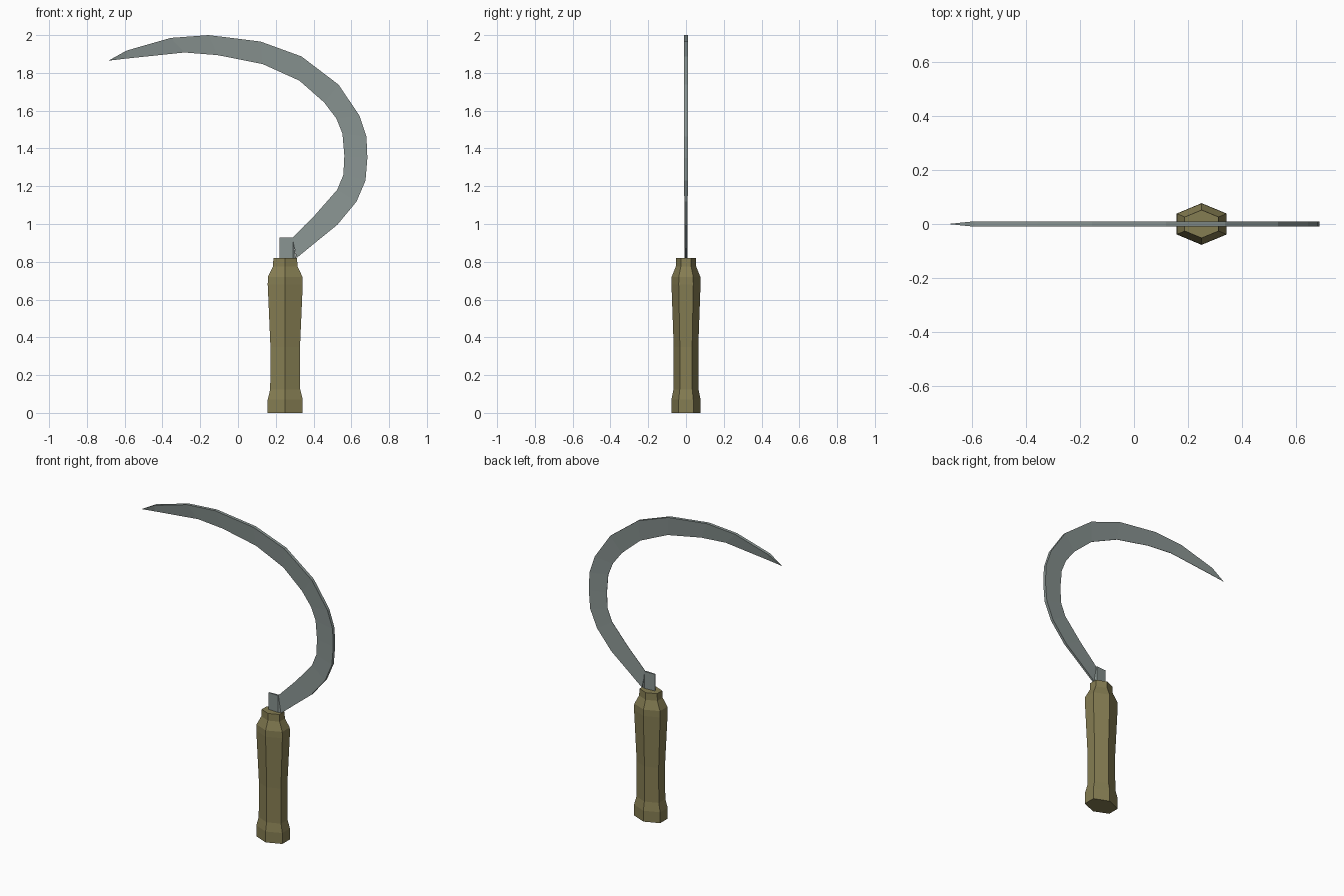
import bpy
import bmesh
import math

cube = bpy.data.objects.get("Cube")
if cube:
    bpy.data.objects.remove(cube, do_unlink=True)


def make_material(name, rgb):
    mat = bpy.data.materials.new(name)
    mat.use_nodes = True
    mat.diffuse_color = (*rgb, 1)
    mat.node_tree.nodes["Principled BSDF"].inputs["Base Color"].default_value = (*rgb, 1)
    return mat


def finish(bm, name, mat):
    bmesh.ops.recalc_face_normals(bm, faces=bm.faces)
    mesh = bpy.data.meshes.new(name)
    bm.to_mesh(mesh)
    bm.free()
    mesh.materials.append(mat)
    obj = bpy.data.objects.new(name, mesh)
    bpy.context.collection.objects.link(obj)
    return obj


def loft(rings, name, mat):
    """Skin a row of equal rings and close both ends."""
    bm = bmesh.new()
    rows = [[bm.verts.new(p) for p in ring] for ring in rings]
    for a, b in zip(rows, rows[1:]):
        for i in range(len(a)):
            j = (i + 1) % len(a)
            bm.faces.new((a[i], a[j], b[j], b[i]))
    bm.faces.new(rows[0])
    bm.faces.new(rows[-1])
    bmesh.ops.remove_doubles(bm, verts=bm.verts, dist=0.0001)
    return finish(bm, name, mat)


steel = make_material("steel grey", (0.25, 0.295, 0.285))
wood = make_material("olive wood", (0.235, 0.205, 0.085))

# Handle: stretched hexagonal sections stacked along a turned profile
HANDLE_X = 0.25
profile = [(0, 0.077), (0.07, 0.077), (0.125, 0.066), (0.35, 0.065),
           (0.68, 0.077), (0.72, 0.076), (0.775, 0.054), (0.82, 0.052)]


def hexagon(z, r):
    angles = [math.radians(90 + 60 * i) for i in range(6)]
    return [(HANDLE_X + 1.39 * r * math.cos(a), r * math.sin(a), z) for a in angles]


loft([hexagon(z, r) for z, r in profile], "handle", wood)

# Blade: pairs of thick outer back and sharp inner edge, from root to tip
stations = [
    (0.31, 0.82, 0.288, 0.927), (0.415, 0.906, 0.35, 0.99),
    (0.526, 0.996, 0.41, 1.05), (0.627, 1.118, 0.526, 1.182),
    (0.675, 1.23, 0.558, 1.261), (0.685, 1.35, 0.563, 1.362),
    (0.68, 1.463, 0.553, 1.478), (0.643, 1.574, 0.521, 1.558),
    (0.532, 1.738, 0.457, 1.643), (0.336, 1.887, 0.325, 1.759),
    (0.119, 1.966, 0.13, 1.847), (-0.156, 2.0, -0.108, 1.894),
    (-0.357, 1.985, -0.283, 1.908), (-0.59, 1.918, -0.59, 1.876),
]
rings = []
for i, (ox, oz, ix, iz) in enumerate(stations):
    half = min(0.01, 0.006 + 0.001 * i)
    rings.append([(ox, -half, oz), (ox, half, oz), (ix, 0.001, iz), (ix, -0.001, iz)])
rings.append([(-0.685, 0.0003 * s, 1.865 + 0.0003 * t)
              for s, t in ((-1, 1), (1, 1), (1, -1), (-1, -1))])
loft(rings, "blade", steel)

# Tang: short upright plate joining the blade root to the handle
tang_outline = ((0.22, -0.003), (0.29, -0.007), (0.31, 0), (0.29, 0.007), (0.22, 0.003))
loft([[(min(x, 0.29 if z > 0.9 else x), y, z) for x, y in tang_outline]
      for z in (0.8, 0.928)], "tang", steel)
